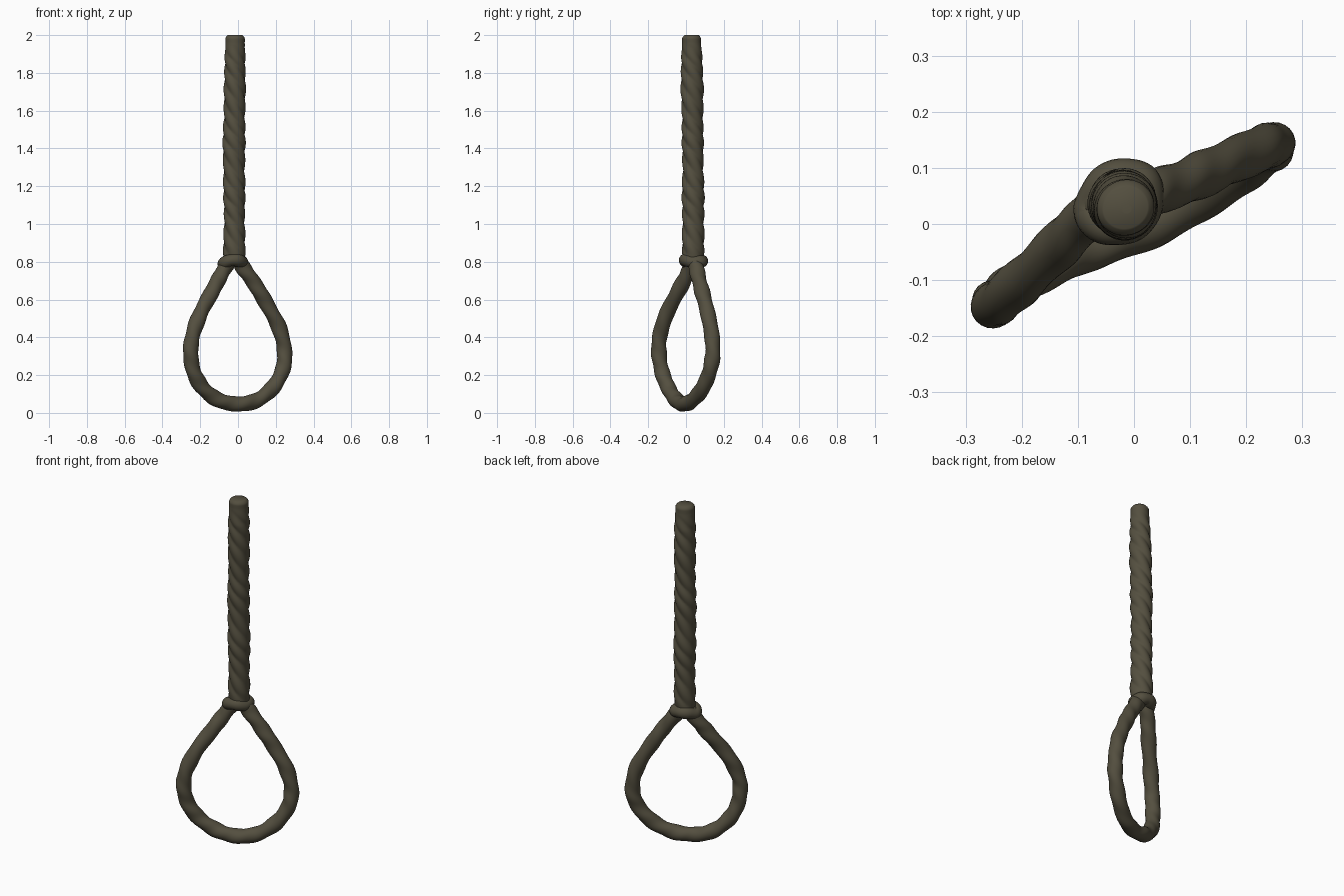
import bpy, bmesh, math
from mathutils import Vector

if "Cube" in bpy.data.objects:
    bpy.data.objects.remove(bpy.data.objects["Cube"])

rope = bpy.data.materials.new("weathered_rope_brown")
rope.diffuse_color = (0.088, 0.078, 0.050, 1)
rope.use_nodes = True
rope.node_tree.nodes["Principled BSDF"].inputs["Base Color"].default_value = rope.diffuse_color


def spline(pts, steps, closed=False):
    """Catmull-Rom path through the given points."""
    p = [Vector(q) for q in pts]
    n = len(p)
    get = (lambda i: p[i % n]) if closed else (lambda i: p[max(0, min(n - 1, i))])
    out = []
    for i in range(n if closed else n - 1):
        a, b, c, d = (get(i + k) for k in (-1, 0, 1, 2))
        for s in range(steps):
            t = s / steps
            out.append(0.5 * (2 * b + (c - a) * t + (2 * a - 5 * b + 4 * c - d) * t * t
                              + (3 * b - a - 3 * c + d) * t ** 3))
    if not closed:
        out.append(p[-1])
    return out


def sweep(name, path, radius, normal, sides, closed=False):
    """Tube along a path; radius(f, angle, point) shapes the surface."""
    bm = bmesh.new()
    rings = []
    n = len(path)
    for i, c in enumerate(path):
        if closed:
            t = path[(i + 1) % n] - path[i - 1]
        else:
            t = path[min(i + 1, n - 1)] - path[max(i - 1, 0)]
        t.normalize()
        u = (normal - t * normal.dot(t)).normalized()
        v = t.cross(u)
        ring = []
        for k in range(sides):
            a = math.tau * k / sides
            r = radius(i / (n - 1), a, c)
            ring.append(bm.verts.new(c + (u * math.cos(a) + v * math.sin(a)) * r))
        rings.append(ring)
    for i in range(n if closed else n - 1):
        A, B = rings[i], rings[(i + 1) % n]
        for k in range(sides):
            j = (k + 1) % sides
            bm.faces.new((A[k], A[j], B[j], B[k]))
    if not closed:
        bm.faces.new(rings[0][::-1])
        bm.faces.new(rings[-1])
    bmesh.ops.recalc_face_normals(bm, faces=bm.faces[:])
    me = bpy.data.meshes.new(name)
    bm.to_mesh(me)
    bm.free()
    me.materials.append(rope)
    ob = bpy.data.objects.new(name, me)
    bpy.context.collection.objects.link(ob)
    for f in me.polygons:
        f.use_smooth = True
    return ob


# teardrop loop, hanging in a plane turned about 30 degrees
loop_pts = [(-0.045, 0.04, 0.81), (-0.085, 0.01, 0.74), (-0.13, -0.035, 0.655),
            (-0.197, -0.10, 0.53), (-0.24, -0.138, 0.41), (-0.25, -0.143, 0.31),
            (-0.232, -0.125, 0.21), (-0.18, -0.09, 0.125), (-0.10, -0.05, 0.067),
            (0, -0.015, 0.047), (0.10, 0.035, 0.067), (0.185, 0.09, 0.135),
            (0.237, 0.128, 0.23), (0.246, 0.142, 0.33), (0.218, 0.131, 0.45),
            (0.15, 0.102, 0.58), (0.09, 0.075, 0.68), (0.03, 0.055, 0.765),
            (0.0, 0.045, 0.81)]


def loop_radius(f, a, c):
    return 0.040 + 0.0018 * math.cos(2 * a + f * 110) + 0.001 * math.sin(f * 75)


sweep("rope_loop", spline(loop_pts, 12), loop_radius, Vector((0.48, -0.87, 0)), 24)

# knot strand crossing under the wrapped column
knot_pts = [(-0.075, 0.025, 0.79), (-0.05, -0.005, 0.805), (-0.01, 0.0, 0.81),
            (0.02, 0.03, 0.80), (0.012, 0.075, 0.80), (-0.025, 0.085, 0.805),
            (-0.06, 0.06, 0.80)]
sweep("knot_collar", spline(knot_pts, 10, True),
      lambda f, a, c: 0.033 + 0.002 * math.sin(f * 25.13), Vector((0, 0, 1)), 20, True)


# wrapped column with slanting coils that flatten towards the cut end
def coil_radius(f, a, c):
    z = c.z
    fade = min(1, max(0, (1.95 - z) / 0.08)) * min(1, max(0.3, (z - 0.8) / 0.08))
    phase = 4 * a + math.tau * z / 0.095 + 0.5 * math.sin(z * 17)
    ridge = abs(math.cos(phase / 2)) - 0.62
    base = 0.056 + 0.0015 * math.sin(z * 23) + 0.0015 * math.cos(2 * a + z * 9)
    base -= 0.007 * min(1, max(0, (z - 1.86) / 0.1))
    if z > 1.98:
        base -= 0.012 * ((z - 1.98) / 0.02) ** 2
    return base + 0.009 * fade * ridge


col_path = spline([(-0.020, 0.038, 0.78), (-0.019, 0.038, 1.1), (-0.021, 0.036, 1.4),
                   (-0.017, 0.033, 1.7), (-0.015, 0.029, 2.0)], 60)
sweep("wrapped_column", col_path, coil_radius, Vector((1, 0, 0)), 48)

# slightly domed plug at the cut end
bpy.ops.mesh.primitive_uv_sphere_add(segments=24, ring_count=12, radius=0.036,
                                     location=(-0.014, 0.029, 1.993))
plug = bpy.context.object
plug.name = "cut_end"
plug.scale = (1, 1, 0.2)
plug.data.materials.append(rope)
for f in plug.data.polygons:
    f.use_smooth = True
for ob in bpy.data.objects:
    ob.select_set(True)
bpy.ops.object.shade_smooth_by_angle(angle=math.radians(50))
